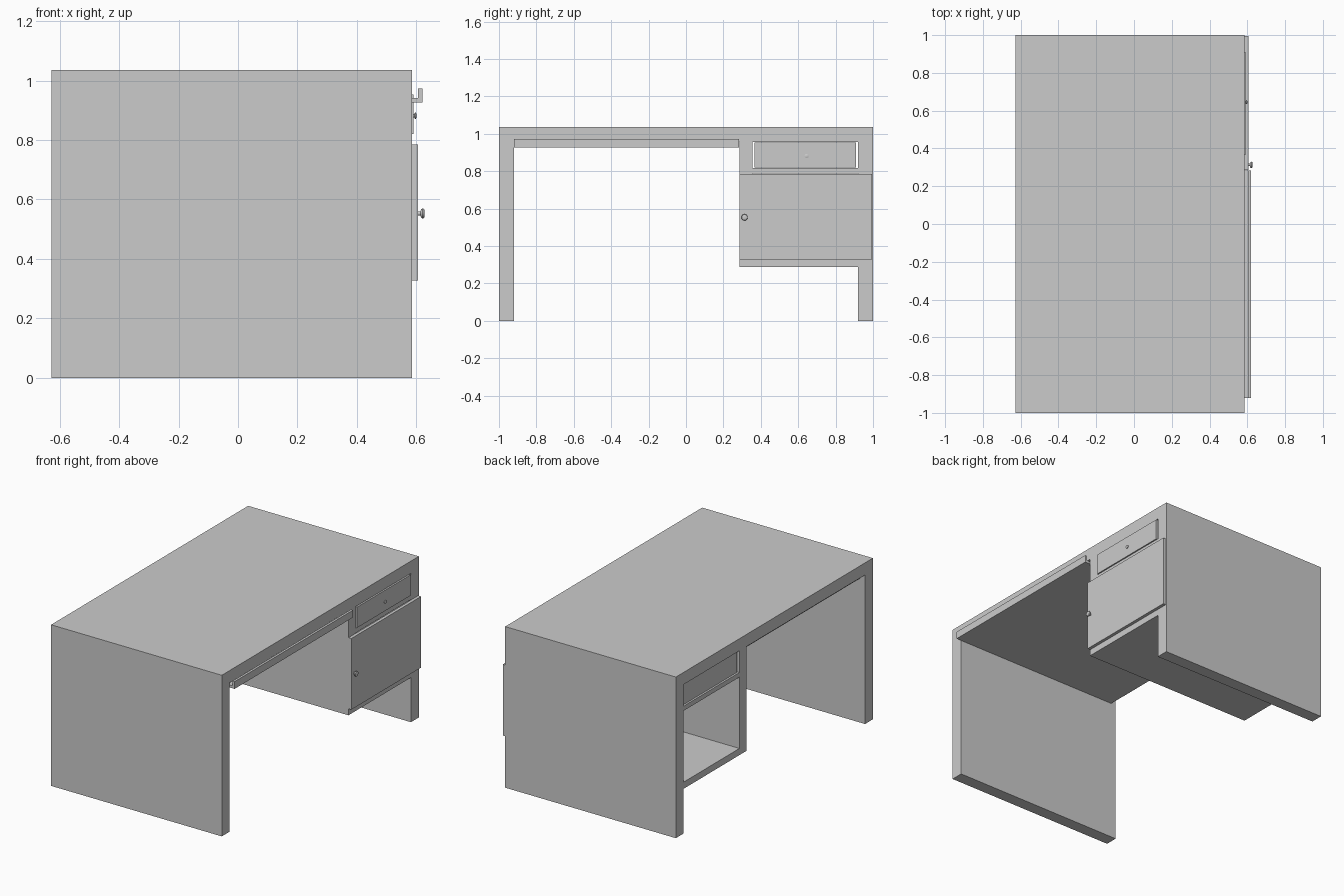
import bpy, bmesh, math

if "Cube" in bpy.data.objects:
    bpy.data.objects.remove(bpy.data.objects["Cube"])

BACK, FRONT = -0.628, 0.585          # depth range of the desk body along x


def finish(name, bm):
    bmesh.ops.recalc_face_normals(bm, faces=bm.faces)
    mesh = bpy.data.meshes.new(name)
    bm.to_mesh(mesh)
    bm.free()
    ob = bpy.data.objects.new(name, mesh)
    bpy.context.collection.objects.link(ob)
    return ob


def add_box(bm, x0, x1, y0, y1, z0, z1):
    verts = bmesh.ops.create_cube(bm, size=1)["verts"]
    for v in verts:
        v.co.x = x1 if v.co.x > 0 else x0
        v.co.y = y1 if v.co.y > 0 else y0
        v.co.z = z1 if v.co.z > 0 else z0


def knob(name, x, y, z, profile):
    # profile is (distance out, radius), spun around the x axis
    bm = bmesh.new()
    pts = [bm.verts.new((x + d, y, z + r)) for d, r in profile]
    edges = [bm.edges.new(p) for p in zip(pts, pts[1:])]
    bmesh.ops.spin(bm, geom=pts + edges, cent=(x, y, z), axis=(1, 0, 0),
                   angle=math.tau, steps=20)
    bmesh.ops.remove_doubles(bm, verts=bm.verts, dist=0.0001)
    ob = finish(name, bm)
    bpy.ops.object.select_all(action='DESELECT')
    ob.select_set(True)
    bpy.context.view_layer.objects.active = ob
    bpy.ops.object.shade_smooth_by_angle(angle=math.radians(40))


# Desk body: one (y, z) outline with two through openings, extruded along x
outline = [(-1, 0), (-0.92, 0), (-0.92, 0.957), (0.285, 0.957), (0.285, 0.287),
           (0.92, 0.287), (0.92, 0), (1, 0), (1, 1.035), (-1, 1.035)]
drawer_hole = [(0.355, 0.818), (0.92, 0.818), (0.92, 0.957), (0.355, 0.957)]
cupboard_hole = [(0.355, 0.33), (0.92, 0.33), (0.92, 0.788), (0.355, 0.788)]
curve = bpy.data.curves.new("desk_body", 'CURVE')
curve.dimensions = '2D'
curve.fill_mode = 'BOTH'
curve.extrude = (FRONT - BACK) / 2
for loop in (outline, drawer_hole, cupboard_hole):
    s = curve.splines.new('POLY')
    s.points.add(len(loop) - 1)
    for p, (u, v) in zip(s.points, loop):
        p.co = (u, v, 0, 1)
    s.use_cyclic_u = True
body = bpy.data.objects.new("desk_body", curve)
body.rotation_euler = (math.pi / 2, 0, math.pi / 2)
body.location.x = (FRONT + BACK) / 2
bpy.context.collection.objects.link(body)
bpy.context.view_layer.objects.active = body
body.select_set(True)
bpy.ops.object.convert(target='MESH')
bm = bmesh.new()
bm.from_mesh(body.data)
bmesh.ops.remove_doubles(bm, verts=bm.verts, dist=0.0001)
bmesh.ops.recalc_face_normals(bm, faces=bm.faces)
for f in bm.faces:
    f.smooth = False
bm.to_mesh(body.data)
bm.free()

# Keyboard tray with an upturned front lip: (x, z) profile extruded along y
bm = bmesh.new()
profile = [(-0.593, 0.926), (0.62, 0.926), (0.62, 0.973), (0.605, 0.973),
           (0.605, 0.942), (-0.593, 0.942)]
face = bm.faces.new([bm.verts.new((x, -0.92, z)) for x, z in profile])
ext = bmesh.ops.extrude_face_region(bm, geom=[face])["geom"]
bmesh.ops.translate(bm, vec=(0, 1.203, 0),
                    verts=[g for g in ext if isinstance(g, bmesh.types.BMVert)])
finish("keyboard_tray", bm)

# Drawer: open-topped box, slightly proud of the front
bm = bmesh.new()
x0, x1, y0, y1, z0, z1, t = -0.618, 0.591, 0.365, 0.91, 0.82, 0.953, 0.015
add_box(bm, x0, x1, y0, y1, z0, z0 + t)
add_box(bm, x1 - t, x1, y0, y1, z0 + t, z1)
add_box(bm, x0, x0 + t, y0, y1, z0 + t, z1)
add_box(bm, x0 + t, x1 - t, y0, y0 + t, z0 + t, z1)
add_box(bm, x0 + t, x1 - t, y1 - t, y1, z0 + t, z1)
bmesh.ops.remove_doubles(bm, verts=bm.verts, dist=0.0001)
finish("drawer", bm)

# Cupboard door
bm = bmesh.new()
add_box(bm, FRONT, 0.605, 0.287, 0.995, 0.328, 0.785)
finish("cupboard_door", bm)

# Knobs
knob("door_knob", 0.605, 0.313, 0.553,
     [(0, 0.007), (0.008, 0.007), (0.011, 0.014), (0.016, 0.017),
      (0.021, 0.015), (0.023, 0.009), (0.023, 0)])
knob("drawer_knob", 0.591, 0.645, 0.881,
     [(0, 0.006), (0.002, 0.006), (0.004, 0.011), (0.007, 0.011),
      (0.009, 0.006), (0.009, 0)])
